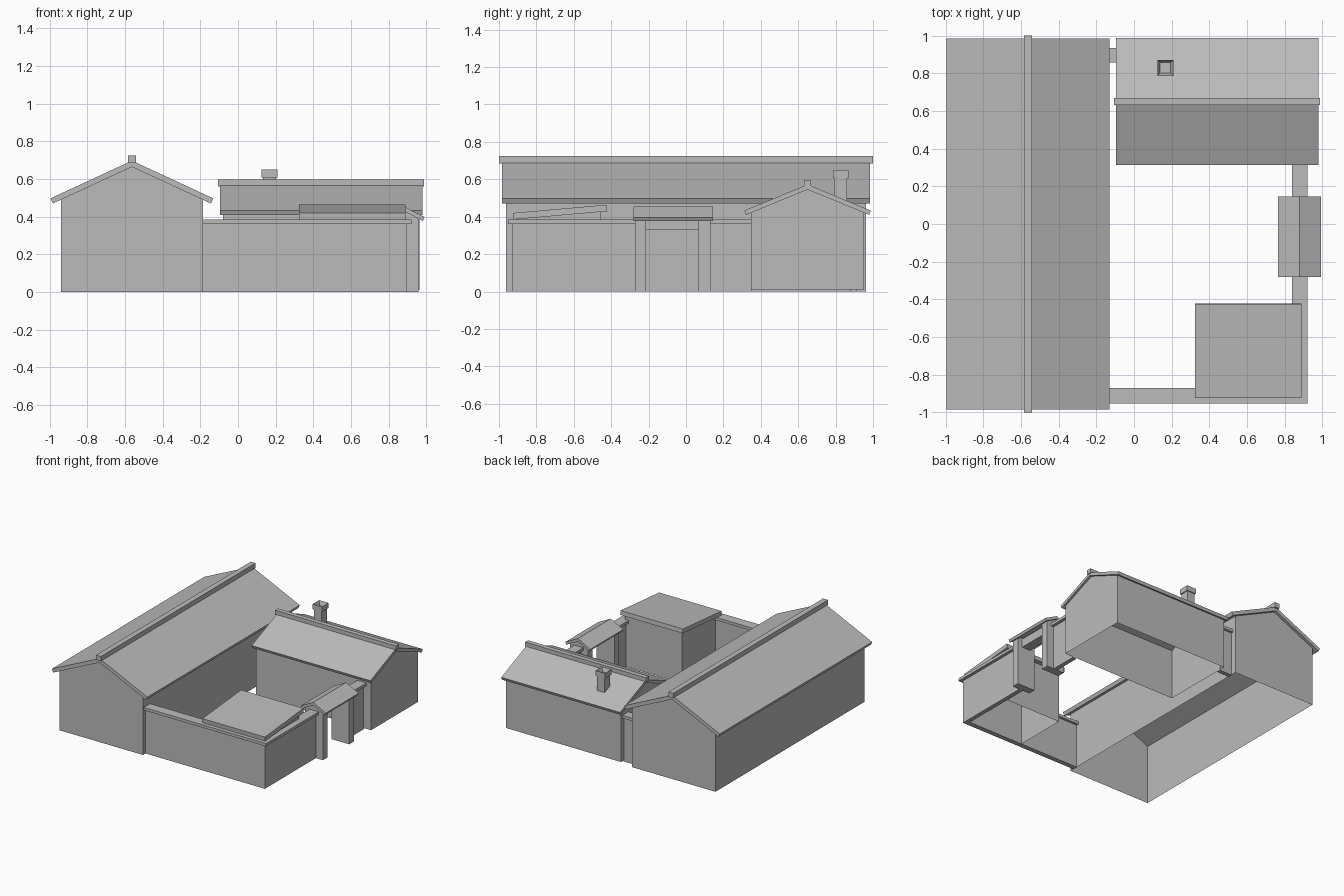
import bpy
import bmesh
from math import hypot
from mathutils import Vector

if "Cube" in bpy.data.objects:
    bpy.data.objects.remove(bpy.data.objects["Cube"], do_unlink=True)

GREY = (0.5, 0.5, 0.5, 1.0)
plaster = bpy.data.materials.new("plain_grey")
plaster.use_nodes = True
plaster.diffuse_color = GREY
plaster.node_tree.nodes["Principled BSDF"].inputs["Base Color"].default_value = GREY


def finish(name, bm):
    bmesh.ops.recalc_face_normals(bm, faces=bm.faces)
    mesh = bpy.data.meshes.new(name)
    bm.to_mesh(mesh)
    bm.free()
    mesh.materials.append(plaster)
    obj = bpy.data.objects.new(name, mesh)
    bpy.context.collection.objects.link(obj)
    return obj


def extrude(name, profile, axis, start, end, open_floor=False):
    """Sweep a (horizontal, z) profile along x or y; edge 0 is the floor."""
    bm = bmesh.new()

    def ring(t):
        return [bm.verts.new((t, u, z) if axis == "x" else (u, t, z)) for u, z in profile]

    a, b = ring(start), ring(end)
    bm.faces.new(a)
    bm.faces.new(b)
    for i in range(1 if open_floor else 0, len(a)):
        j = (i + 1) % len(a)
        bm.faces.new((a[i], a[j], b[j], b[i]))
    return finish(name, bm)


def box(name, x, y, z):
    profile = [(x[0], z[0]), (x[1], z[0]), (x[1], z[1]), (x[0], z[1])]
    return extrude(name, profile, "y", *y)


def gable_roof(name, axis, span, centre, half, ridge, eave, thick):
    """Bent slab with eave ends cut square to the slope."""
    drop = ridge - eave
    length = hypot(half, drop)
    inx, down = thick * drop / length, thick * half / length
    under = ridge - thick * length / half
    profile = [(centre - half + inx, eave - down), (centre - half, eave), (centre, ridge),
               (centre + half, eave), (centre + half - inx, eave - down), (centre, under)]
    extrude(name, profile, axis, *span)
    return under, drop / half


def gable_body(name, axis, span, centre, half, floor, under, slope, open_floor=True):
    """Walls rising to the underside of a gable roof."""
    peak = under + 0.003
    side = peak - slope * half
    profile = [(centre - half, floor), (centre + half, floor), (centre + half, side),
               (centre, peak), (centre - half, side)]
    extrude(name, profile, axis, *span, open_floor=open_floor)


# Long main house
under, slope = gable_roof("main_roof", "y", (-0.985, 0.985), -0.563, 0.432, 0.697, 0.497, 0.03)
gable_body("main_walls", "y", (-0.962, 0.962), -0.563, 0.377, 0.0, under, slope)
box("main_ridge_cap", (-0.585, -0.541), (-1.0, 1.0), (0.685, 0.725))

# Smaller house at the back
under, slope = gable_roof("side_roof", "x", (-0.095, 0.98), 0.65, 0.338, 0.572, 0.433, 0.025)
gable_body("side_walls", "x", (-0.08, 0.962), 0.65, 0.303, 0.01, under, slope)
box("side_ridge_cap", (-0.105, 0.988), (0.631, 0.669), (0.56, 0.597))

# Chimney with a hollow, wider head
CX, CY = 0.167, 0.828
box("chimney_shaft", (CX - 0.034, CX + 0.034), (CY - 0.034, CY + 0.034), (0.46, 0.612))
bm = bmesh.new()
bmesh.ops.create_cube(bm, size=1.0)
bmesh.ops.scale(bm, vec=(0.084, 0.084, 0.042), verts=bm.verts)
bmesh.ops.translate(bm, vec=(CX, CY, 0.629), verts=bm.verts)
top = max(bm.faces, key=lambda f: f.calc_center_median().z)
bmesh.ops.inset_region(bm, faces=[top], thickness=0.02)
bmesh.ops.translate(bm, vec=Vector((0, 0, -0.035)), verts=top.verts)
finish("chimney_head", bm)

# Courtyard walls, each with a wider coping
WALL = 0.362
for name, x, y, along in (
        ("front_wall", (-0.186, 0.895), (-0.93, -0.89), "x"),
        ("right_wall_front", (0.86, 0.895), (-0.89, -0.215), "y"),
        ("right_wall_back", (0.86, 0.895), (0.07, 0.35), "y"),
        ("back_wall", (-0.19, -0.075), (0.88, 0.915), "x")):
    box(name, x, y, (0.0, WALL))
    if along == "x":
        right = 0.92 if name == "front_wall" else x[1]
        box(name + "_coping", (x[0], right), (y[0] - 0.022, y[1] + 0.02), (WALL, 0.385))
    else:
        start = -0.87 if name == "right_wall_front" else y[0]
        box(name + "_coping", (0.838, 0.92), (start, y[1]), (WALL, 0.385))

# Roofed gateway
under, slope = gable_roof("gate_roof", "y", (-0.282, 0.145), 0.878, 0.113, 0.455, 0.397, 0.022)
for name, y in (("gate_post_front", (-0.272, -0.213)), ("gate_post_back", (0.068, 0.13))):
    gable_body(name, "y", y, 0.878, 0.081, 0.0, under, slope, open_floor=False)
box("gate_lintel", (0.84, 0.916), (-0.22, 0.075), (0.33, 0.40))

# Lean-to shed in the corner
shed = [(-0.90, 0.0), (-0.455, 0.0), (-0.455, 0.435), (-0.90, 0.395)]
extrude("shed_walls", shed, "x", 0.355, 0.87, open_floor=True)
slab = [(-0.921, 0.385), (-0.421, 0.429), (-0.424, 0.464), (-0.924, 0.420)]
extrude("shed_roof", slab, "x", 0.325, 0.89)
